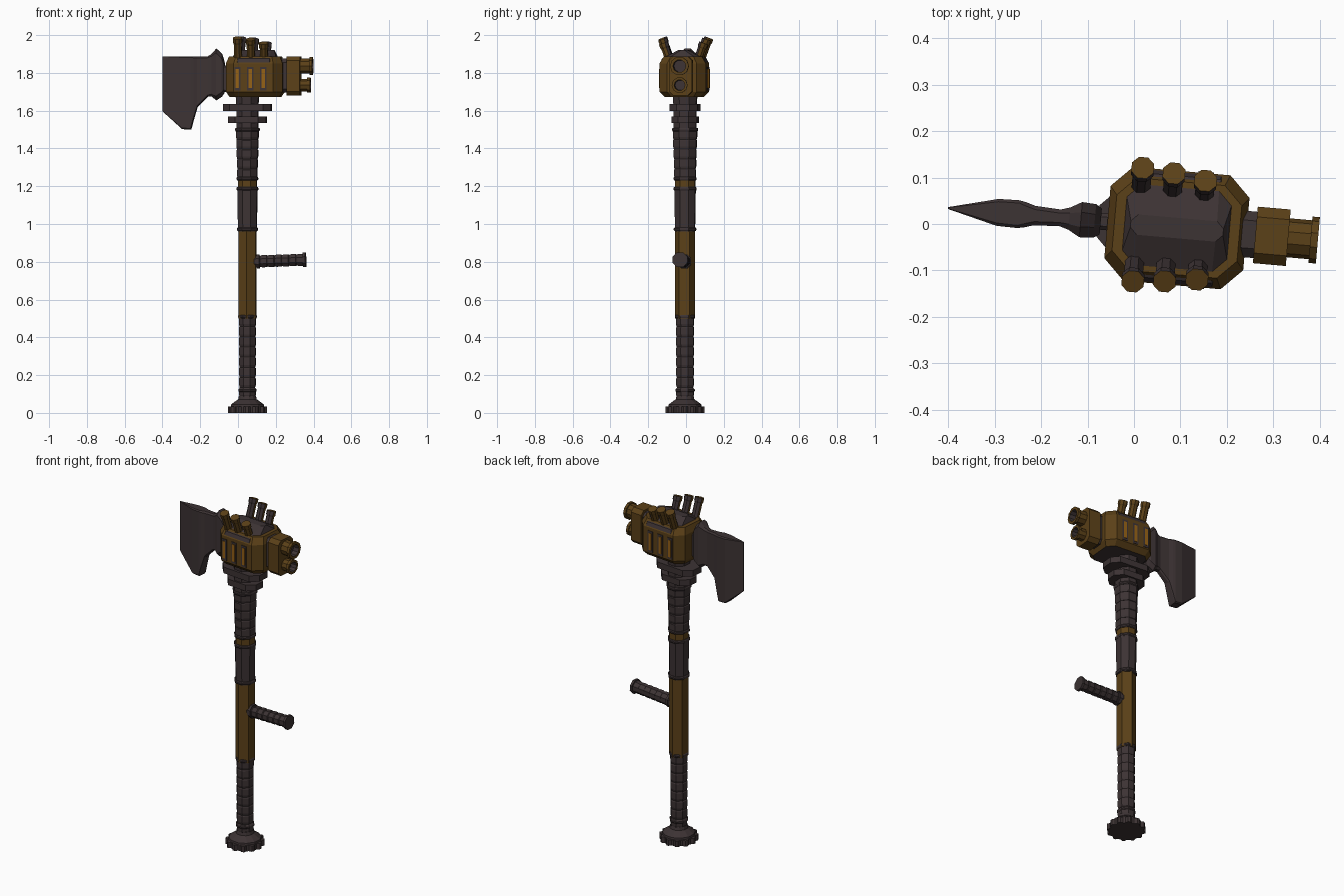
import bpy, bmesh, math
from mathutils import Matrix, Vector

if "Cube" in bpy.data.objects:
    bpy.data.objects.remove(bpy.data.objects["Cube"])


def material(name, rgb):
    m = bpy.data.materials.new(name)
    m.diffuse_color = (*rgb, 1)
    m.use_nodes = True
    m.node_tree.nodes["Principled BSDF"].inputs["Base Color"].default_value = m.diffuse_color
    return m


DARK = material("dark iron", (0.046, 0.033, 0.034))
BRASS = material("aged brass", (0.105, 0.052, 0.009))
GLOW = material("bright orange", (0.30, 0.12, 0.008))

# everything is built around the shaft axis, then turned slightly and moved
WORLD = Matrix.Translation((0.05, -0.005, 0)) @ Matrix.Rotation(math.radians(-5), 4, 'Z')


def loft(name, rings, mats, rule=None, local=Matrix()):
    """Skin a list of equal-length rings, cap both ends, colour faces by rule."""
    bm = bmesh.new()
    vs = [[bm.verts.new(p) for p in r] for r in rings]
    n = len(rings[0])
    for a, b in zip(vs, vs[1:]):
        for i in range(n):
            j = (i + 1) % n
            bm.faces.new((a[i], a[j], b[j], b[i]))
    bm.faces.new(vs[0][::-1])
    bm.faces.new(vs[-1])
    bmesh.ops.recalc_face_normals(bm, faces=bm.faces)
    bm.normal_update()
    if rule:
        for f in bm.faces:
            f.material_index = rule(f.normal, f.calc_center_median())
    bm.transform(WORLD @ local)
    me = bpy.data.meshes.new(name)
    bm.to_mesh(me)
    bm.free()
    for m in mats:
        me.materials.append(m)
    ob = bpy.data.objects.new(name, me)
    bpy.context.collection.objects.link(ob)
    return ob


def lathe(name, profile, sides, mats, rule=None, at=(0, 0, 0), axis=(0, 0, 1), sx=1.0, turn=0.5):
    """Turn (radius, height) points around an axis."""
    rings = []
    for r, h in profile:
        angles = [2 * math.pi * (i + turn) / sides for i in range(sides)]
        rings.append([Vector((r * sx * math.cos(t), r * math.sin(t), h)) for t in angles])
    local = Matrix.Translation(at) @ Vector((0, 0, 1)).rotation_difference(Vector(axis)).to_matrix().to_4x4()
    return loft(name, rings, mats, rule, local)


def octagon(a, b, c):
    """Rectangle of half sizes a, b with corners cut by c."""
    return [(a, c - b), (a, b - c), (a - c, b), (c - a, b),
            (-a, b - c), (-a, c - b), (c - a, -b), (a - c, -b)]


def plan_ring(z, a, b, c, cx=0.0):
    return [Vector((cx + x, y, z)) for x, y in octagon(a, b, c)]


def end_ring(x, half_y, z0, z1, c):
    mid = (z0 + z1) / 2
    return [Vector((x, y, mid + z)) for y, z in octagon(half_y, (z1 - z0) / 2, c)]


def ribs(z0, z1, r0, r1, count, lip):
    """Profile of overlapping wraps."""
    pts, step = [], (z1 - z0) / count
    for i in range(count):
        r = r0 + (r1 - r0) * i / count
        z = z0 + i * step
        pts += [(r - lip, z), (r, z + step * 0.25), (r, z + step * 0.9), (r - lip, z + step)]
    return pts


# pommel: toothed disc and cone
gear = []
for h in (0.0, 0.034):
    gear.append([Vector((r * math.cos(t), r * math.sin(t), h)) for r, t in
                 ((0.104 if i % 4 < 2 else 0.092, 2 * math.pi * i / 48) for i in range(48))])
loft("pommel_gear", gear, [DARK])
lathe("pommel_cone", [(0.09, 0.03), (0.088, 0.045), (0.05, 0.072), (0.046, 0.09)], 12, [DARK])

# shaft sections
lathe("lower_grip", ribs(0.08, 0.51, 0.049, 0.051, 8, 0.004), 8, [DARK], sx=0.94)
lathe("shaft_tube", [(0.054, 0.5), (0.054, 0.98)], 6, [BRASS], sx=0.98)
lathe("middle_sleeve", [(0.056, 0.96), (0.06, 1.19)], 8, [DARK], sx=0.94)
lathe("brass_collar", [(0.057, 1.18), (0.057, 1.25)], 8, [BRASS], sx=0.94)
lathe("upper_wrap", ribs(1.24, 1.5, 0.061, 0.07, 5, 0.004), 8, [DARK], sx=0.93)
lathe("neck", [(0.064, 1.49), (0.064, 1.62), (0.07, 1.69)], 8, [DARK], sx=0.95)
for z, r in ((0.12, 0.054), (0.51, 0.056), (0.972, 0.063), (1.186, 0.065), (1.24, 0.064), (1.5, 0.073)):
    lathe("shaft_band", [(r - 0.004, z - 0.009), (r, z - 0.004), (r, z + 0.004), (r - 0.004, z + 0.009)],
          8, [DARK], sx=0.94)

# stacked guard plates under the head
for z, a, b in ((1.552, 0.101, 0.068), (1.617, 0.128, 0.074)):
    loft("guard_plate", [plan_ring(z - 0.018, a, b, 0.04), plan_ring(z + 0.018, a, b, 0.04)], [DARK])

# side handle
side_axis = (1, 0, 0.035)
lathe("side_handle", ribs(0.03, 0.30, 0.035, 0.034, 7, 0.004), 8, [DARK], at=(0, 0, 0.80), axis=side_axis)
for h, r in ((0.05, 0.04), (0.296, 0.042)):
    lathe("side_handle_flange", [(r, h), (r, h + 0.014)], 8, [DARK], at=(0, 0, 0.80), axis=side_axis)

# engine block, dark below, with a dark hipped roof
CX = 0.0425
loft("engine_block", [plan_ring(1.672, 0.132, 0.095, 0.035, CX), plan_ring(1.7, 0.15, 0.123, 0.045, CX),
                      plan_ring(1.85, 0.15, 0.123, 0.045, CX), plan_ring(1.888, 0.135, 0.1, 0.04, CX)],
     [BRASS, DARK], lambda n, c: 1 if n.z < -0.9 else 0)
loft("engine_roof", [plan_ring(1.85, 0.122, 0.122, 0.035, CX), plan_ring(1.875, 0.118, 0.112, 0.035, CX),
                     plan_ring(1.922, 0.1, 0.022, 0.015, CX)], [DARK])

# side vents and exhaust pipes, both sides
for s in (-1, 1):
    for x, top, reach in ((-0.042, 1.985, 0.123), (0.026, 1.978, 0.117), (0.095, 1.958, 0.107)):
        for nm, w, h, d, m in (("vent_frame", 0.017, 0.062, 0.126, DARK), ("vent_slot", 0.009, 0.05, 0.129, GLOW)):
            loft(nm, [[Vector((x + u * w, s * y, 1.77 + v * h)) for u, v in
                       ((-1, -1), (1, -1), (1, 1), (-1, 1))] for y in (d - 0.006, d)], [m])
        # outer faces and caps brass, inner faces dark
        lean = Vector((0, s * 0.36, 1)).normalized()
        tip = Vector((x, s * reach, top))
        lathe("exhaust_pipe", [(0.022, -0.14), (0.022, -0.03), (0.026, -0.022), (0.026, 0.0)], 8,
              [BRASS, DARK], lambda n, c, s=s: 0 if n.z > 0.6 or n.y * s > -0.1 else 1,
              at=tip, axis=lean)

# rear block with two open nozzles
loft("rear_neck", [end_ring(x, 0.05, 1.695, 1.875, 0.02) for x in (0.17, 0.22)], [DARK])
loft("rear_block", [end_ring(x, 0.061, 1.68, 1.888, 0.022) for x in (0.212, 0.283)], [BRASS])
for z, r, end in ((1.836, 0.05, 0.347), (1.735, 0.042, 0.335)):
    h = end - 0.275
    lathe("rear_nozzle", [(r * 0.84, 0), (r * 0.84, h - 0.016), (r, h - 0.016), (r, h),
                          (r * 0.68, h), (r * 0.64, h - 0.035)], 10, [BRASS, DARK],
          lambda n, c, r=r, h=h: 1 if c.z > h - 0.04 and c.xy.length < r * 0.68 else 0,
          at=(0.275, 0, z), axis=(1, 0, 0))

# axe blade: slices along x as (x, half thickness, bottom, top, corner cut)
loft("blade_connector", [end_ring(x, 0.018, 1.7, 1.84, 0.008) for x in (-0.14, -0.09)], [DARK])
slices = ((-0.452, 0.002, 1.597, 1.888, 0.001), (-0.345, 0.029, 1.502, 1.888, 0.006),
          (-0.300, 0.030, 1.500, 1.888, 0.006), (-0.285, 0.027, 1.555, 1.888, 0.008),
          (-0.265, 0.021, 1.620, 1.888, 0.008), (-0.210, 0.018, 1.675, 1.888, 0.008),
          (-0.190, 0.024, 1.675, 1.900, 0.012), (-0.165, 0.038, 1.655, 1.928, 0.022),
          (-0.135, 0.036, 1.675, 1.900, 0.022), (-0.122, 0.028, 1.695, 1.860, 0.018))
loft("axe_blade", [end_ring(*s) for s in slices], [DARK])
